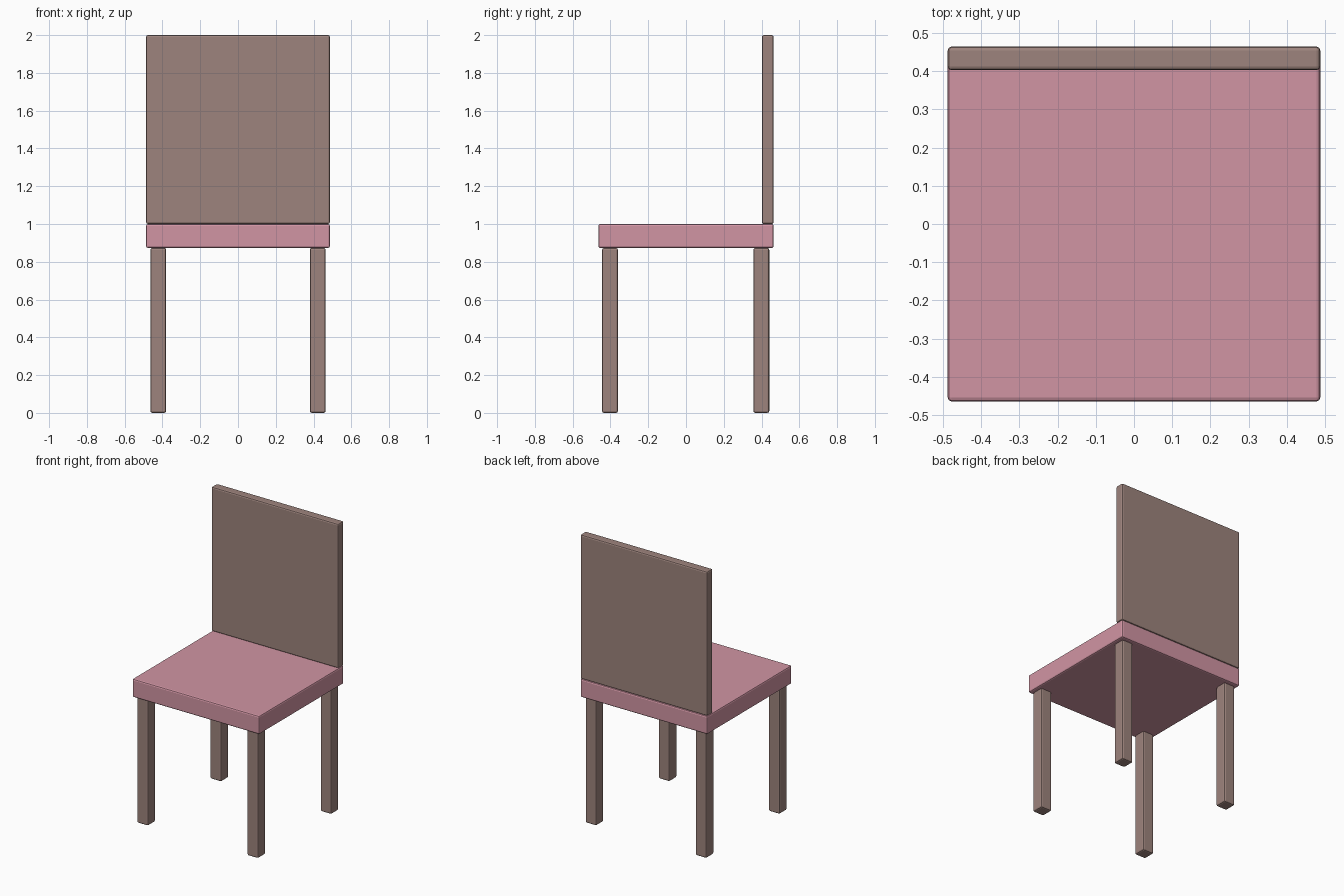
import bpy

if "Cube" in bpy.data.objects:
    bpy.data.objects.remove(bpy.data.objects["Cube"])


def material(name, colour):
    mat = bpy.data.materials.new(name)
    mat.diffuse_color = (*colour, 1)
    mat.use_nodes = True
    mat.node_tree.nodes["Principled BSDF"].inputs["Base Color"].default_value = mat.diffuse_color
    return mat


wood = material("wood", (0.34, 0.23, 0.205))
cushion = material("cushion", (0.64, 0.30, 0.37))


def box(name, low, high, mat, bevel=0.01):
    """Box between two corners with softened edges."""
    centre = [(a + b) / 2 for a, b in zip(low, high)]
    bpy.ops.mesh.primitive_cube_add(size=1, location=centre)
    ob = bpy.context.object
    ob.name = name
    ob.scale = [b - a for a, b in zip(low, high)]
    bpy.ops.object.transform_apply(location=False, rotation=False, scale=True)
    mod = ob.modifiers.new("edge_bevel", 'BEVEL')
    mod.width = bevel
    mod.segments = 2
    ob.data.materials.append(mat)
    return ob


# Seat slab and upright back panel
box("seat", (-0.487, -0.464, 0.873), (0.487, 0.464, 1.0), cushion)
box("backrest", (-0.487, 0.402, 1.0), (0.487, 0.464, 2.0), wood)

# Four square legs
HALF = 0.042
for y, end in ((-0.402, "front"), (0.399, "back")):
    for x, side in ((-0.422, "left"), (0.422, "right")):
        box(f"{end}_{side}_leg", (x - HALF, y - HALF, 0),
            (x + HALF, y + HALF, 0.873), wood)
